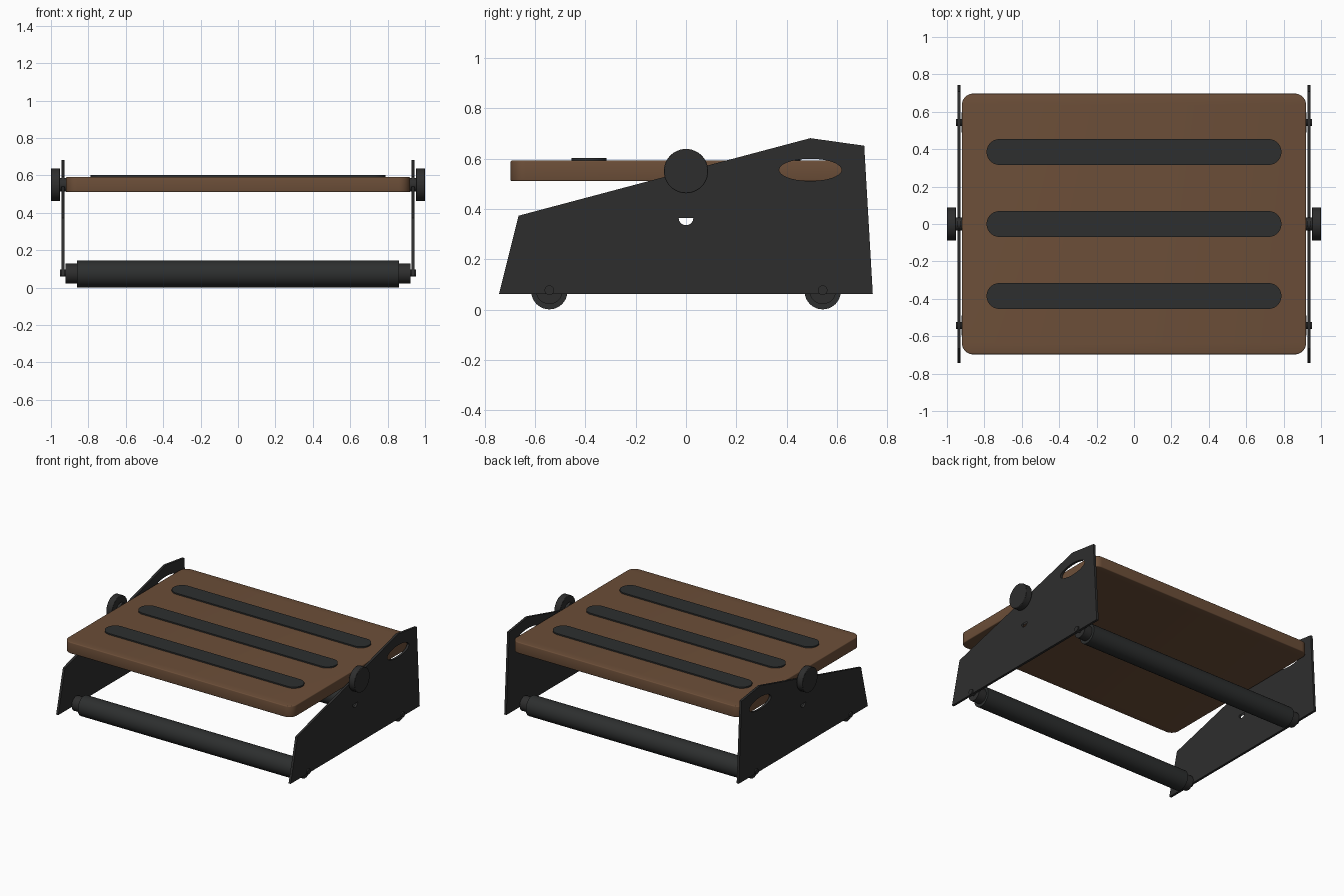
import bpy, bmesh, math
from mathutils import Matrix, Vector

if "Cube" in bpy.data.objects:
    bpy.data.objects.remove(bpy.data.objects["Cube"])


def material(name, rgb):
    m = bpy.data.materials.new(name)
    m.diffuse_color = (*rgb, 1)
    m.use_nodes = True
    m.node_tree.nodes["Principled BSDF"].inputs["Base Color"].default_value = m.diffuse_color
    return m


WOOD = material("brown wood", (0.15, 0.077, 0.04))
METAL = material("dark metal", (0.027, 0.027, 0.027))
RUBBER = material("dark rubber", (0.026, 0.028, 0.028))

FLAT = Matrix.Identity(3)
SIDEWAYS = Matrix(((0, 0, 1), (1, 0, 0), (0, 1, 0)))  # outline (y, z), depth along x


def finish(ob, mat):
    ob.data.materials.clear()
    ob.data.materials.append(mat)
    bpy.ops.object.select_all(action='DESELECT')
    ob.select_set(True)
    bpy.context.view_layer.objects.active = ob
    bpy.ops.object.shade_smooth_by_angle(angle=math.radians(35))


def arc(cx, cy, rx, ry, a0, a1, n):
    return [(cx + rx * math.cos(math.radians(a0 + (a1 - a0) * i / n)),
             cy + ry * math.sin(math.radians(a0 + (a1 - a0) * i / n))) for i in range(n + 1)]


def rounded_rect(hx, hy, r, n=10, cx=0, cy=0):
    pts = []
    for k, (sx, sy) in enumerate(((1, 1), (-1, 1), (-1, -1), (1, -1))):
        pts += arc(cx + sx * (hx - r), cy + sy * (hy - r), r, r, 90 * k, 90 * k + 90, n)
    return pts


def extruded(name, outlines, depth, loc, rot, mat, bevel=0.0):
    """Filled outlines (later ones are holes) extruded to a depth."""
    cu = bpy.data.curves.new(name, 'CURVE')
    cu.dimensions = '2D'
    cu.fill_mode = 'BOTH'
    cu.extrude = depth / 2 - bevel
    cu.bevel_depth, cu.offset, cu.bevel_resolution = bevel, -bevel, 2
    for pts in outlines:
        clean = [p for i, p in enumerate(pts) if (Vector(p) - Vector(pts[i - 1])).length > 1e-4]
        s = cu.splines.new('POLY')
        s.points.add(len(clean) - 1)
        for sp, p in zip(s.points, clean):
            sp.co = (p[0], p[1], 0, 1)
        s.use_cyclic_u = True
    tmp = bpy.data.objects.new(name + "_curve", cu)
    bpy.context.collection.objects.link(tmp)
    dg = bpy.context.evaluated_depsgraph_get()
    me = bpy.data.meshes.new_from_object(tmp.evaluated_get(dg))
    bpy.data.objects.remove(tmp)
    me.transform(Matrix.Translation(loc) @ rot.to_4x4())
    bm = bmesh.new()
    bm.from_mesh(me)
    bmesh.ops.remove_doubles(bm, verts=bm.verts, dist=1e-5)
    bmesh.ops.recalc_face_normals(bm, faces=bm.faces)
    bm.to_mesh(me)
    bm.free()
    ob = bpy.data.objects.new(name, me)
    bpy.context.collection.objects.link(ob)
    finish(ob, mat)


def rod(name, x0, x1, y, z, r, mat, bevel=0.0):
    bpy.ops.mesh.primitive_cylinder_add(vertices=48, radius=r, depth=abs(x1 - x0),
                                        location=((x0 + x1) / 2, y, z), rotation=(0, math.pi / 2, 0))
    ob = bpy.context.object
    ob.name = name
    if bevel:
        b = ob.modifiers.new("edge", 'BEVEL')
        b.width, b.segments, b.limit_method = bevel, 2, 'ANGLE'
    finish(ob, mat)


# foot board and its grip strips
extruded("foot_board", [rounded_rect(0.92, 0.697, 0.06)], 0.082, (0, 0, 0.551), FLAT, WOOD, 0.006)
for i, y in enumerate((-0.385, 0, 0.385)):
    extruded(f"grip_strip_{i + 1}", [rounded_rect(0.788, 0.069, 0.0689, 12)], 0.0095,
             (0, y, 0.5967), FLAT, RUBBER)

# side plates with height slot and hand hole
profile = [(-0.743, 0.062), (0.742, 0.062), (0.708, 0.651), (0.494, 0.681), (-0.665, 0.373)]
slot = rounded_rect(0.029, 0.13, 0.0289, 8, 0, 0.465)
hand_hole = arc(0.494, 0.555, 0.124, 0.044, 0, 360, 40)
for side, s in (("left", -1), ("right", 1)):
    extruded(f"{side}_side_plate", [profile, slot, hand_hole], 0.017,
             (s * 0.936, 0, 0), SIDEWAYS, METAL)
    # clamping knob with its shaft
    rod(f"{side}_knob", s * 0.952, s * 1.0, 0, 0.55, 0.088, METAL, 0.003)
    rod(f"{side}_knob_shaft", s * 0.91, s * 0.955, 0, 0.55, 0.036, METAL)

# floor rollers with stepped ends and pins through the plates
for end, y in (("front", -0.543), ("back", 0.543)):
    rod(f"{end}_roller", -0.86, 0.86, y, 0.073, 0.072, RUBBER)
    rod(f"{end}_roller_core", -0.922, 0.922, y, 0.075, 0.053, METAL)
    rod(f"{end}_roller_pin", -0.953, 0.953, y, 0.077, 0.019, METAL)
